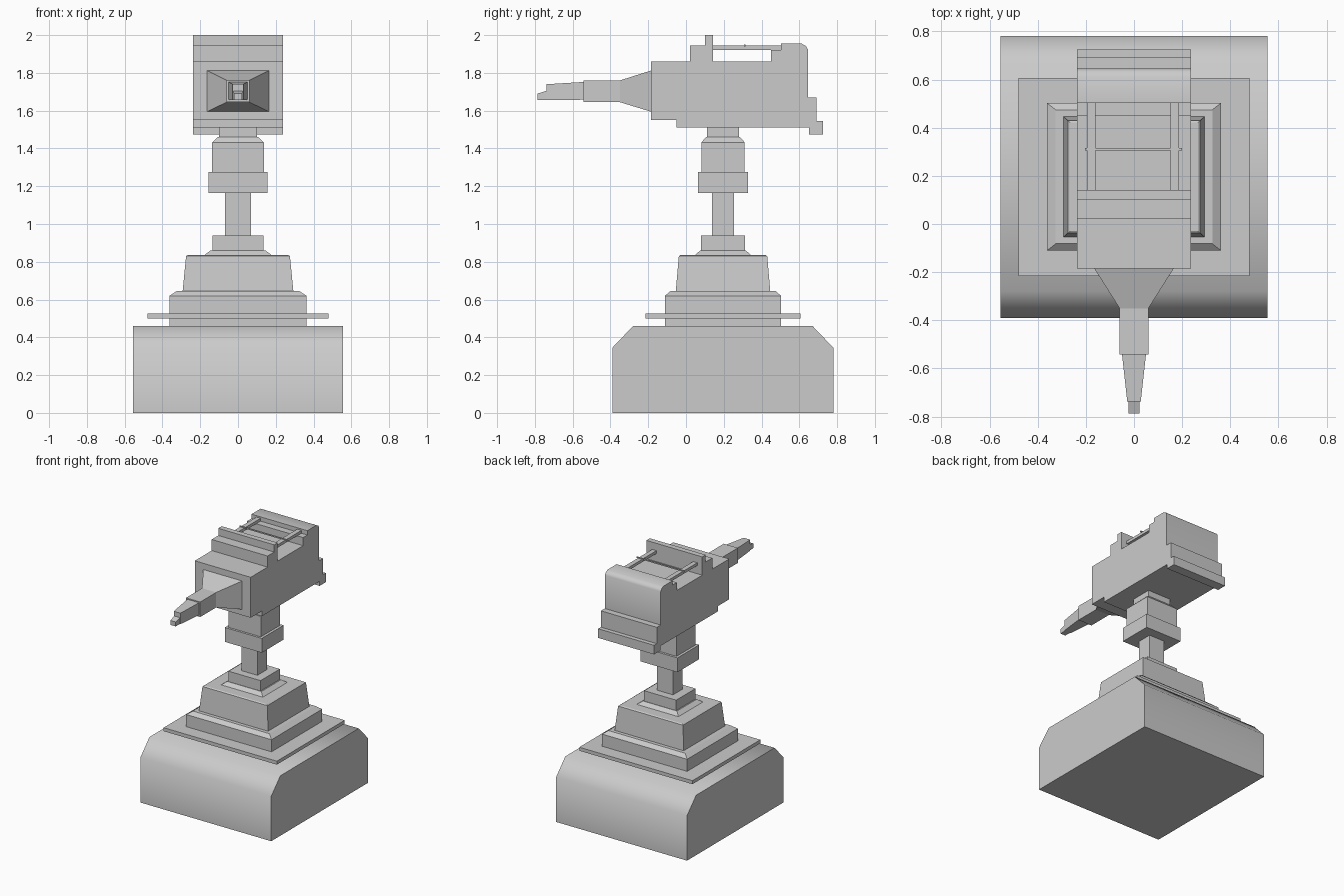
import bpy, math

if "Cube" in bpy.data.objects:
    bpy.data.objects.remove(bpy.data.objects["Cube"])

CY = 0.196  # centre of the stand in y


def mesh_object(name, verts, faces, smooth=False):
    me = bpy.data.meshes.new(name)
    me.from_pydata(verts, [], faces)
    ob = bpy.data.objects.new(name, me)
    bpy.context.collection.objects.link(ob)
    bpy.ops.object.select_all(action='DESELECT')
    ob.select_set(True)
    bpy.context.view_layer.objects.active = ob
    bpy.ops.object.mode_set(mode='EDIT')
    bpy.ops.mesh.select_all(action='SELECT')
    bpy.ops.mesh.normals_make_consistent(inside=False)
    bpy.ops.object.mode_set(mode='OBJECT')
    if smooth:
        bpy.ops.object.shade_smooth_by_angle(angle=math.radians(55))
    return ob


def skin(rings):
    """Join equal-sized vertex rings into a capped solid."""
    n = len(rings[0])
    faces = [tuple(range(n)), tuple(range((len(rings) - 1) * n, len(rings) * n))]
    for r in range(len(rings) - 1):
        for i in range(n):
            j = (i + 1) % n
            faces.append((r * n + i, r * n + j, (r + 1) * n + j, (r + 1) * n + i))
    return [v for ring in rings for v in ring], faces


def tower(name, sections):
    """Rectangular loft upward: (z, half width x, half depth y)."""
    return mesh_object(name, *skin([[(-w, CY - d, z), (w, CY - d, z), (w, CY + d, z), (-w, CY + d, z)]
                                    for z, w, d in sections]))


def spout(name, sections):
    """Rectangular loft along y: (y, half width x, z low, z high)."""
    return mesh_object(name, *skin([[(-w, y, a), (w, y, a), (w, y, b), (-w, y, b)]
                                    for y, w, a, b in sections]))


def extrude_x(name, profile, x0, x1, smooth=False):
    return mesh_object(name, *skin([[(x, y, z) for y, z in profile] for x in (x0, x1)]), smooth)


def box(name, x0, x1, y0, y1, z0, z1):
    return extrude_x(name, [(y0, z0), (y1, z0), (y1, z1), (y0, z1)], x0, x1)


# Heavy base with sloped front and back shoulders
extrude_x("base", [(-0.39, 0), (0.78, 0), (0.78, 0.345), (0.67, 0.46),
                   (-0.28, 0.46), (-0.39, 0.345)], -0.555, 0.555, True)

# Stepped pedestal
tower("thin_plate", [(0.50, 0.48, 0.411), (0.527, 0.48, 0.411)])
tower("lower_step", [(0.46, 0.362, 0.307), (0.62, 0.362, 0.307), (0.645, 0.325, 0.278)])
tower("tapered_block", [(0.645, 0.293, 0.25), (0.83, 0.275, 0.234), (0.836, 0.265, 0.225)])
tower("collar", [(0.83, 0.185, 0.155), (0.86, 0.145, 0.12)])

# Neck
tower("neck_foot", [(0.855, 0.136, 0.117), (0.94, 0.136, 0.117)])
tower("neck_column", [(0.94, 0.068, 0.058), (1.165, 0.068, 0.058)])
tower("neck_ring", [(1.165, 0.157, 0.132), (1.275, 0.157, 0.132)])
tower("neck_socket", [(1.275, 0.137, 0.115), (1.432, 0.137, 0.115), (1.46, 0.108, 0.09)])
tower("neck_top", [(1.455, 0.1, 0.085), (1.515, 0.1, 0.085)])

# Head body, one side profile
extrude_x("head", [(-0.185, 1.55), (-0.05, 1.55), (-0.05, 1.51), (0.65, 1.51), (0.65, 1.475),
                   (0.725, 1.475), (0.725, 1.545), (0.692, 1.545), (0.692, 1.67), (0.645, 1.67),
                   (0.645, 1.925), (0.635, 1.942), (0.612, 1.955), (0.502, 1.955), (0.502, 1.922),
                   (0.45, 1.922), (0.45, 1.86), (0.142, 1.86), (0.142, 2.0), (0.1, 2.0),
                   (0.1, 1.945), (0.02, 1.945), (0.02, 1.86), (-0.185, 1.86)],
          -0.237, 0.237, True)

# Top rails and cross wire
box("left_rail", -0.195, -0.16, 0.14, 0.505, 1.922, 1.944)
box("right_rail", 0.151, 0.187, 0.14, 0.505, 1.922, 1.944)
box("cross_wire", -0.203, 0.2, 0.306, 0.315, 1.941, 1.95)

# Nozzle
spout("nozzle_flare", [(-0.18, 0.168, 1.593, 1.814), (-0.35, 0.06, 1.645, 1.76)])
spout("nozzle_barrel", [(-0.35, 0.06, 1.645, 1.76), (-0.543, 0.06, 1.645, 1.76)])
spout("nozzle_taper", [(-0.54, 0.05, 1.658, 1.752), (-0.738, 0.028, 1.656, 1.74)])
spout("nozzle_tip", [(-0.735, 0.024, 1.656, 1.706), (-0.787, 0.022, 1.656, 1.69)])
